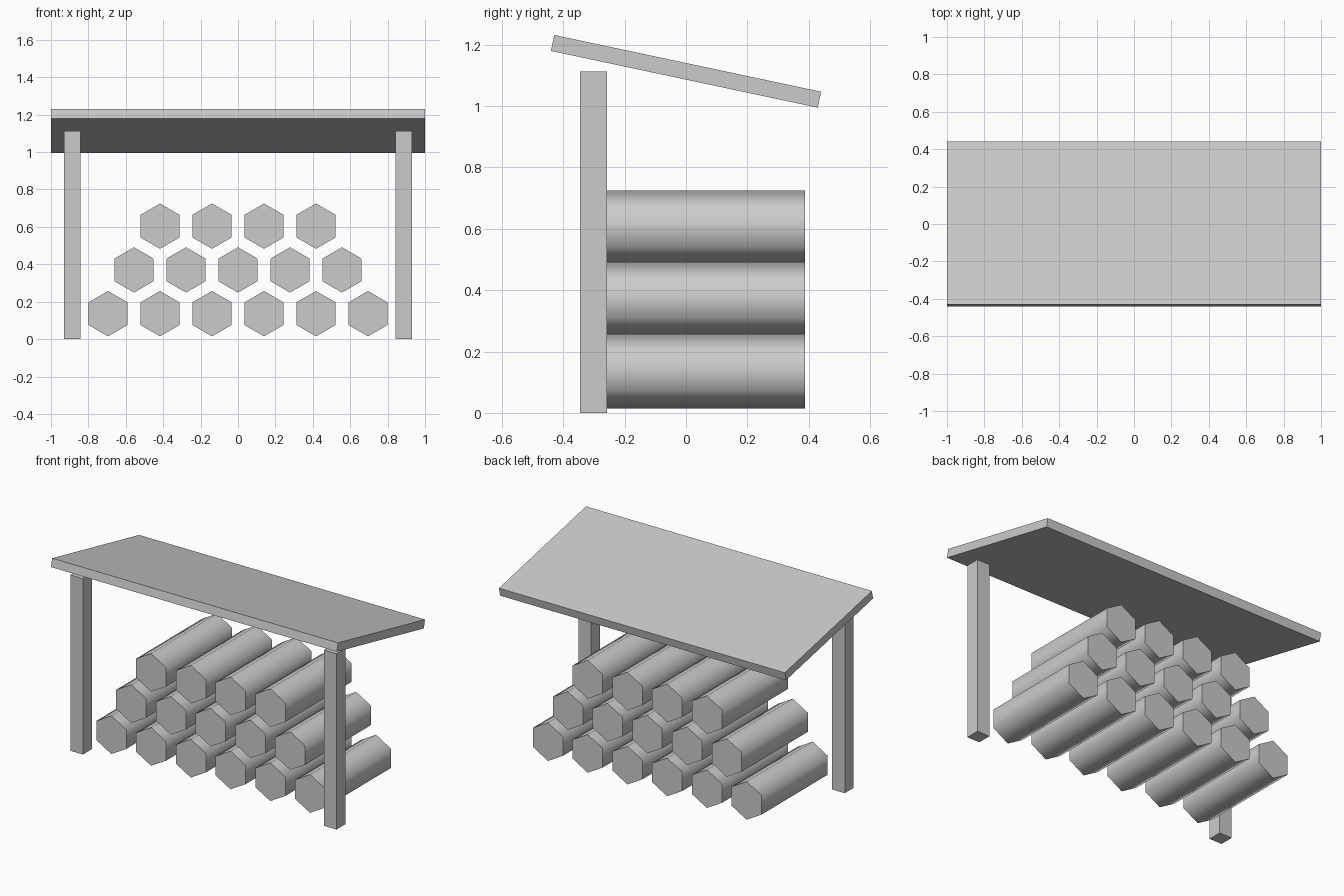
import bpy
from math import radians

if "Cube" in bpy.data.objects:
    bpy.data.objects.remove(bpy.data.objects["Cube"])


def box(name, center, size, tilt=0.0):
    bpy.ops.mesh.primitive_cube_add(size=1, location=center)
    ob = bpy.context.object
    ob.name = name
    ob.scale = size
    bpy.ops.object.transform_apply(location=False, rotation=False, scale=True)
    ob.rotation_euler.x = tilt
    return ob


def log(name, x, z, radius=0.121, front=-0.273, back=0.387):
    # six-sided log lying along y, one corner pointing up
    bpy.ops.mesh.primitive_cylinder_add(
        vertices=6, radius=radius, depth=back - front,
        location=(x, (front + back) / 2, z), rotation=(radians(90), 0, 0))
    ob = bpy.context.object
    ob.name = name
    # smooth bark, sharp cut ends
    bpy.ops.object.shade_smooth_by_angle(angle=radians(70))
    return ob


# Sloping roof board
box("roof", (0, 0, 1.113), (2.0, 0.889, 0.053), radians(-12))

# Two front posts
for side, label in ((-1, "left"), (1, "right")):
    box(f"{label}_front_post", (side * 0.887, -0.301, 0.556), (0.088, 0.088, 1.112))

# Stacked rows of logs: 6, 5, 4
SPACING = 0.278
for row, count in enumerate((6, 5, 4)):
    for i in range(count):
        x = (i - (count - 1) / 2) * SPACING
        log(f"log_row{row + 1}_{i + 1}", x, 0.136 + row * 0.234)
